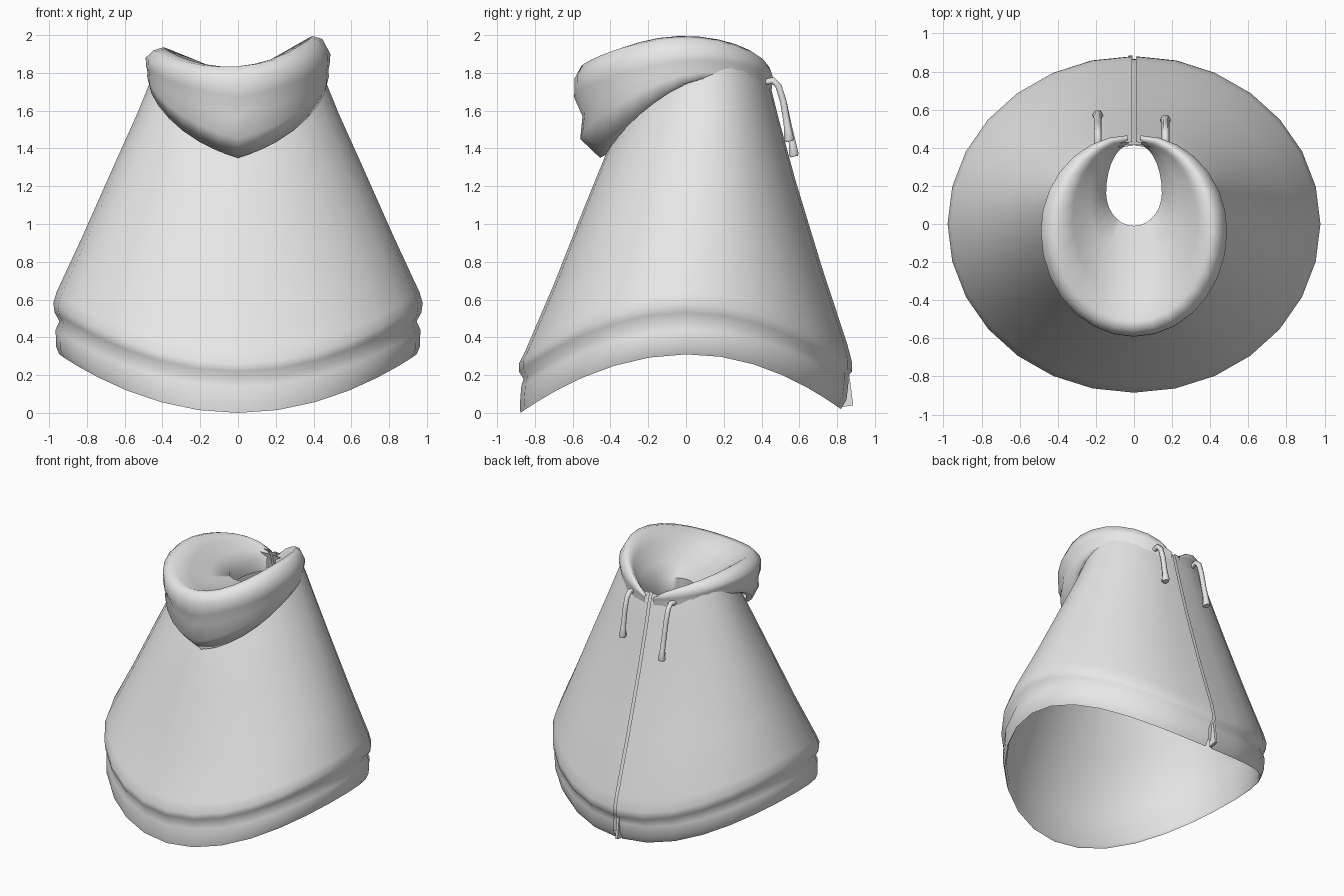
import bpy
import math

if "Cube" in bpy.data.objects:
    bpy.data.objects.remove(bpy.data.objects["Cube"], do_unlink=True)

cloth = bpy.data.materials.new("light grey cloth")
cloth.use_nodes = True
GREY = (0.8, 0.8, 0.8, 1)
cloth.diffuse_color = GREY
cloth.node_tree.nodes["Principled BSDF"].inputs["Base Color"].default_value = GREY


def finish(obj, angle=75):
    obj.data.materials.append(cloth)
    bpy.ops.object.select_all(action="DESELECT")
    obj.select_set(True)
    bpy.context.view_layer.objects.active = obj
    bpy.ops.object.shade_smooth_by_angle(angle=math.radians(angle))


def make_mesh(name, verts, faces):
    mesh = bpy.data.meshes.new(name)
    mesh.from_pydata(verts, [], faces)
    mesh.update()
    obj = bpy.data.objects.new(name, mesh)
    bpy.context.collection.objects.link(obj)
    finish(obj)


def ring_point(row, a, gap, tilt=0, notch=0, vee=0):
    """Point on an egg-shaped ring; angle 0 is the front, +-pi the back slit."""
    y_front, y_side, y_back, rx, z_front, z_side, z_back = row
    c, s = math.cos(a), math.sin(a)
    y = y_side + c * (y_front - y_side) if c > 0 else y_side - c * (y_back - y_side)
    z = z_side + c * (z_front - z_back) / 2 + c * c * ((z_front + z_back) / 2 - z_side)
    z += tilt * s - notch * abs(a / math.pi) ** 10
    z += vee * max(c, 0) * (abs(s) - s * s)
    return (rx * s + gap * (a / math.pi) ** 5, y, z)


def loft(name, rows, extras, segments):
    """Skin a stack of open rings; extras hold gap, tilt, notch and vee."""
    n = segments + 1
    verts = [ring_point(r, math.pi * (2 * i / segments - 1), *e)
             for r, e in zip(rows, extras) for i in range(n)]
    faces = [(j * n + i, j * n + i + 1, (j + 1) * n + i + 1, (j + 1) * n + i)
             for j in range(len(rows) - 1) for i in range(segments)]
    make_mesh(name, verts, faces)


# Cape body: front y, side y, back y, half width, then front, side and back z
lining = [
    (-.300, .10, .41, .430, 1.62, 1.76, 1.76),
    (-.680, .03, .69, .810, .68, .92, .77),
    (-.840, 0, .82, .940, .25, .57, .27),
    (-.860, 0, .81, .935, .02, .33, .04),
]
body = [
    (-.877, 0, .82, .945, .00, .31, .02),
    (-.880, 0, .85, .962, .04, .35, .07),
    (-.872, 0, .86, .965, .14, .44, .16),
    (-.860, 0, .86, .945, .18, .485, .20),
    (-.885, 0, .88, .970, .22, .53, .22),
    (-.885, 0, .878, .978, .26, .58, .27),
    (-.850, 0, .855, .960, .33, .64, .36),
    (-.700, .03, .72, .830, .68, .92, .77),
    (-.550, .06, .58, .670, 1.06, 1.28, 1.23),
    (-.420, .09, .49, .535, 1.38, 1.58, 1.56),
    (-.300, .10, .445, .462, 1.62, 1.76, 1.74),
    (-.270, .10, .430, .440, 1.68, 1.82, 1.78),
]
loft("cape_body", lining + body,
     [(.008,)] * 3 + [(.025,)] * 4 + [(.01,)] * 9, 28)

# Hood: outer drape, rolled rim, then the inner bowl down to the neck hole
hood = [
    (-.400, .00, .43, .440, 1.38, 1.74, 1.70),
    (-.455, -.02, .45, .470, 1.35, 1.74, 1.70),
    (-.560, -.04, .455, .480, 1.45, 1.78, 1.72),
    (-.548, -.04, .455, .478, 1.57, 1.81, 1.75),
    (-.592, -.04, .46, .486, 1.67, 1.85, 1.79),
    (-.590, -.04, .465, .488, 1.77, 1.89, 1.83),
    (-.555, -.05, .455, .445, 1.835, 1.95, 1.87),
    (-.510, -.04, .445, .395, 1.835, 1.965, 1.87),
    (-.400, .03, .43, .320, 1.79, 1.90, 1.83),
    (-.200, .10, .42, .230, 1.75, 1.80, 1.78),
    (-.010, .16, .41, .145, 1.72, 1.72, 1.72),
    (-.020, .16, .41, .150, 1.60, 1.60, 1.62),
]
tilts = [0, 0, 0, .005, .01, .01, .03, .03, .02, .01, 0, 0]
notches = [0, 0, 0, .02, .04, .07, .11, .11, .08, .05, 0, 0]
vees = [.12, .12, .12, .1, .08, .04, 0, 0, 0, 0, 0, 0]
loft("hood", hood, [(.035, *e) for e in zip(tilts, notches, vees)], 28)

# Placket strip lying behind the back slit
strip = [(x, r[2] - .015, r[6]) for r in body[1:] for x in (.04, -.03)]
make_mesh("placket", strip, [(2 * j, 2 * j + 1, 2 * j + 3, 2 * j + 2)
                             for j in range(len(body) - 2)])

# Small tab standing out at the foot of the slit
outline = [(.82, .03), (.885, .04), (.865, .20), (.83, .20)]
tab = [(x, y, z) for x in (-.028, -.008) for y, z in outline]
make_mesh("slit_tab", tab, [(3, 2, 1, 0), (4, 5, 6, 7)] +
          [(i, (i + 1) % 4, (i + 1) % 4 + 4, i + 4) for i in range(4)])


def tube(name, points, radii):
    curve = bpy.data.curves.new(name, "CURVE")
    curve.dimensions = "3D"
    curve.bevel_depth = 1
    curve.bevel_resolution = 1
    curve.use_fill_caps = True
    spline = curve.splines.new("POLY")
    spline.points.add(len(points) - 1)
    for p, co, radius in zip(spline.points, points, radii):
        p.co = (*co, 1)
        p.radius = radius
    obj = bpy.data.objects.new(name, curve)
    bpy.context.collection.objects.link(obj)
    bpy.ops.object.select_all(action="DESELECT")
    obj.select_set(True)
    bpy.context.view_layer.objects.active = obj
    bpy.ops.object.convert(target="MESH")
    finish(bpy.context.view_layer.objects.active)


# Drawstrings hanging from the hood ends, swelling into a thicker tip
for side, x, reach, drop in (("left", .165, 0, 0), ("right", -.19, .025, -.08)):
    path = [(x, .41, 1.75), (x, .46, 1.76), (x, .49, 1.73), (x, .515, 1.65),
            (x, .53 + reach / 2, 1.56 + drop / 2), (x, .538 + reach, 1.51 + drop),
            (x, .545 + reach, 1.45 + drop), (x, .548 + reach, 1.437 + drop)]
    tube(side + "_drawstring", path, [.02, .02, .02, .02, .02, .022, .03, .024])
